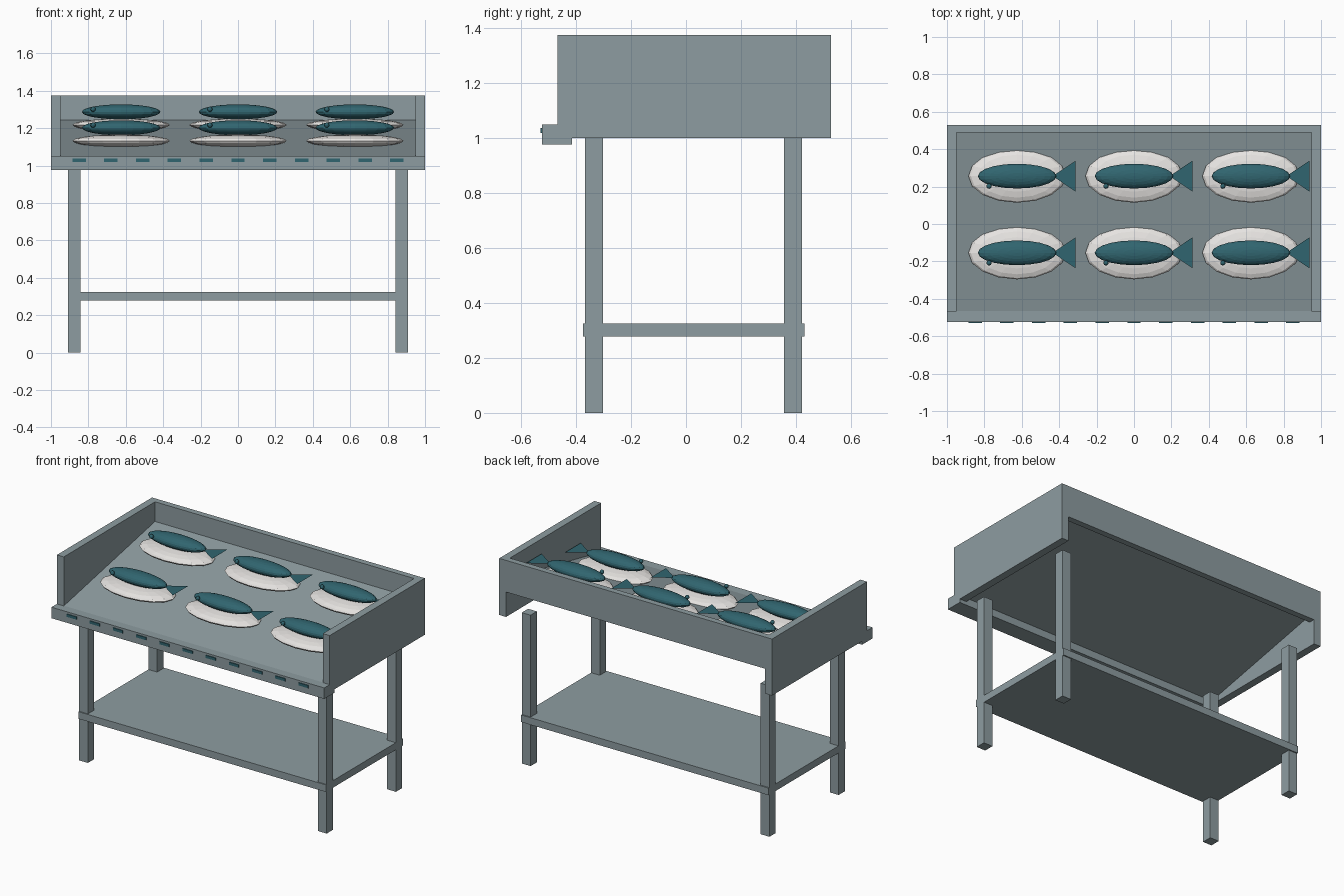
import bpy, bmesh, math
from mathutils import Matrix

if "Cube" in bpy.data.objects:
    bpy.data.objects.remove(bpy.data.objects["Cube"])


def material(name, rgb):
    m = bpy.data.materials.new(name)
    m.diffuse_color = (*rgb, 1)
    m.use_nodes = True
    m.node_tree.nodes["Principled BSDF"].inputs["Base Color"].default_value = m.diffuse_color
    return m


GREY = material("blue grey", (0.27, 0.335, 0.355))
WHITE = material("off white", (0.80, 0.78, 0.76))
TEAL = material("dark teal", (0.030, 0.130, 0.160))


def finish(name, bm, mat):
    bmesh.ops.recalc_face_normals(bm, faces=bm.faces)
    me = bpy.data.meshes.new(name)
    bm.to_mesh(me)
    bm.free()
    me.materials.append(mat)
    ob = bpy.data.objects.new(name, me)
    bpy.context.collection.objects.link(ob)
    return ob


def box(name, x, y, z, mat=GREY):
    bm = bmesh.new()
    bmesh.ops.create_cube(bm, size=1)
    for v in bm.verts:
        for i, (lo, hi) in enumerate((x, y, z)):
            v.co[i] = lo if v.co[i] < 0 else hi
    return finish(name, bm, mat)


def ellipsoid(name, centre, radii, mat, seg=16, rings=10):
    bm = bmesh.new()
    bmesh.ops.create_uvsphere(bm, u_segments=seg, v_segments=rings, radius=1,
                              matrix=Matrix.Translation(centre) @ Matrix.Diagonal((*radii, 1)))
    return finish(name, bm, mat)


def extrude_x(name, profile, half, mat):
    # Sweeps a y-z outline along x
    bm = bmesh.new()
    face = bm.faces.new([bm.verts.new((-half, y, z)) for y, z in profile])
    new = bmesh.ops.extrude_face_region(bm, geom=[face])["geom"]
    bmesh.ops.translate(bm, vec=(2 * half, 0, 0),
                        verts=[g for g in new if isinstance(g, bmesh.types.BMVert)])
    return finish(name, bm, mat)


# Legs and lower shelf
for sx in (-1, 1):
    xs = sorted((sx * 0.843, sx * 0.908))
    box("front_leg", xs, (-0.368, -0.302), (0, 1.0))
    box("back_leg", xs, (0.357, 0.423), (0, 1.0))
box("lower_shelf", (-0.907, 0.907), (-0.375, 0.431), (0.278, 0.325))

# Tray: side panels, back panel, front rail and sloping deck
for sx in (-1, 1):
    box("side_panel", sorted((sx * 0.95, sx * 1.0)), (-0.468, 0.528), (1.0, 1.375))
box("back_panel", (-0.95, 0.95), (0.488, 0.528), (1.165, 1.375))
box("front_rail", (-1, 1), (-0.525, -0.415), (0.977, 1.05))
extrude_x("sloping_deck", [(-0.475, 1.048), (0.49, 1.245), (0.49, 1.21), (-0.475, 1.013)], 0.951, GREY)

# Slots along the front rail
for i in range(11):
    x = (i - 5) * 0.17
    box("rail_slot", (x - 0.036, x + 0.036), (-0.530, -0.522), (1.019, 1.037), TEAL)

# Plates, each carrying one fish
for y, z in ((-0.154, 1.132), (0.256, 1.217)):
    for x in (-0.625, 0, 0.625):
        ellipsoid("plate", (x, y, z), (0.26, 0.142, 0.034), WHITE)
        fz = z + 0.07
        ellipsoid("fish_body", (x, y, fz), (0.21, 0.066, 0.04), TEAL, 20, 12)
        ellipsoid("fish_eye", (x - 0.15, y - 0.054, fz + 0.014), (0.014,) * 3, TEAL, 10, 6)
        # Flat triangular tail fin
        bm = bmesh.new()
        bm.faces.new([bm.verts.new(p) for p in
                      ((x + 0.19, y, fz), (x + 0.312, y - 0.082, fz), (x + 0.312, y + 0.082, fz))])
        finish("fish_tail", bm, TEAL)
